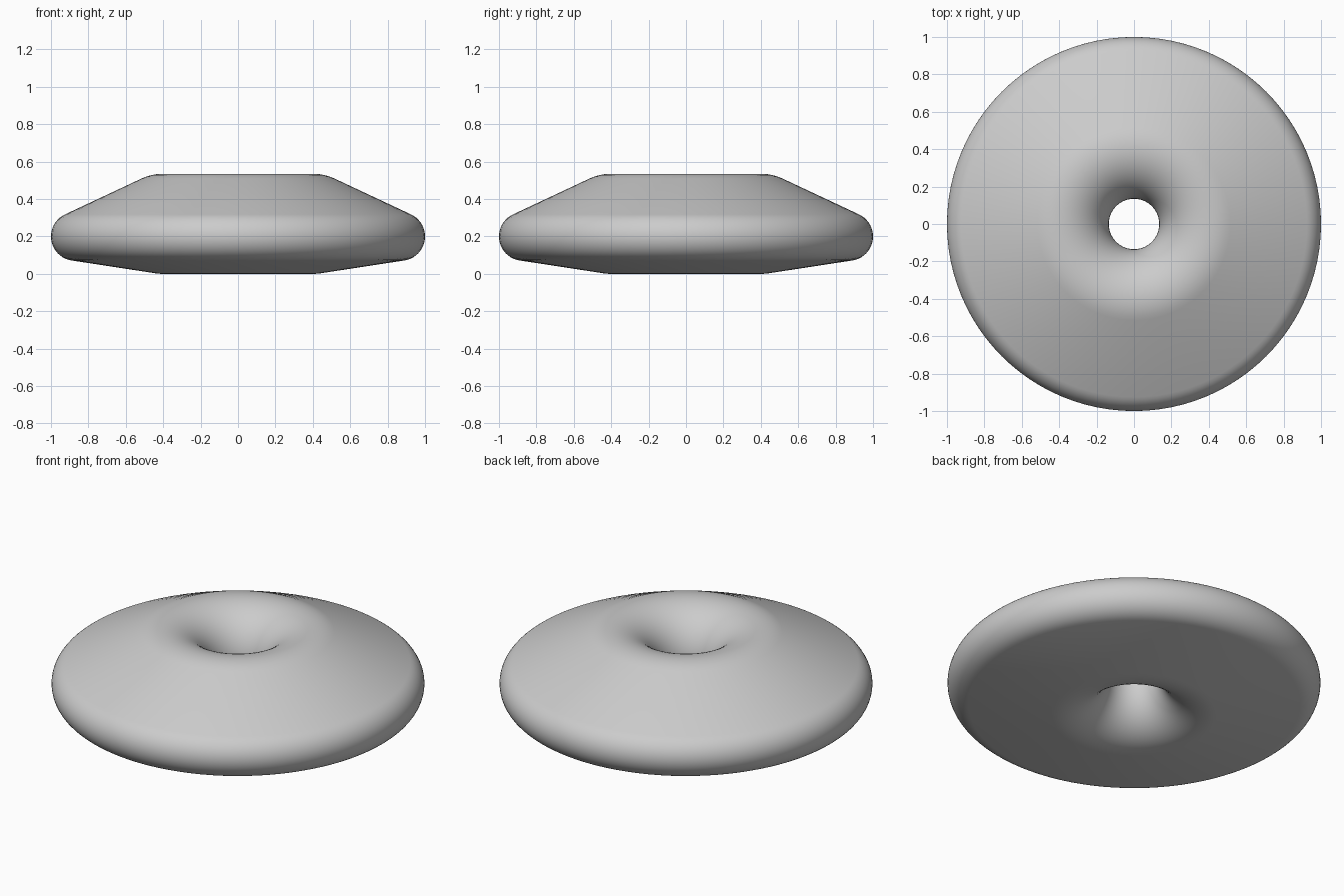
import bpy, bmesh, math
from mathutils import Vector

cube = bpy.data.objects.get("Cube")
if cube:
    bpy.data.objects.remove(cube, do_unlink=True)

SEGMENTS = 96

# Cross-section: a large hub circle and a small rim circle joined by tangents
hub, hub_r = Vector((0.402, 0.2675)), 0.2675
rim, rim_r = Vector((0.87, 0.2)), 0.13


def arc(centre, radius, start, end, steps):
    angles = [start + (end - start) * i / steps for i in range(steps + 1)]
    return [centre + radius * Vector((math.cos(a), math.sin(a))) for a in angles]


axis = rim - hub
tilt = math.atan2(axis.y, axis.x)
spread = math.acos((hub_r - rim_r) / axis.length)
upper, lower = tilt + spread, tilt - spread
profile = arc(rim, rim_r, lower, upper, 20)
profile += arc(hub, hub_r, upper, lower + math.tau, 36)

# Revolve the cross-section into a ring
bm = bmesh.new()
verts = [bm.verts.new((p.x, 0, p.y)) for p in profile]
edges = [bm.edges.new((v, verts[(i + 1) % len(verts)])) for i, v in enumerate(verts)]
bmesh.ops.spin(bm, geom=verts + edges, cent=(0, 0, 0), axis=(0, 0, 1),
               angle=math.tau, steps=SEGMENTS, use_merge=True)
bmesh.ops.remove_doubles(bm, verts=bm.verts, dist=0.0001)
bmesh.ops.recalc_face_normals(bm, faces=bm.faces)
for face in bm.faces:
    face.smooth = True
mesh = bpy.data.meshes.new("tapered_ring")
bm.to_mesh(mesh)
bm.free()

# Plain grey material
grey = bpy.data.materials.new("grey")
grey.use_nodes = True
colour = (0.6, 0.6, 0.6, 1)
grey.diffuse_color = colour
for node in grey.node_tree.nodes:
    if node.type == "BSDF_PRINCIPLED":
        node.inputs["Base Color"].default_value = colour
mesh.materials.append(grey)

ring = bpy.data.objects.new("tapered_ring", mesh)
bpy.context.collection.objects.link(ring)
